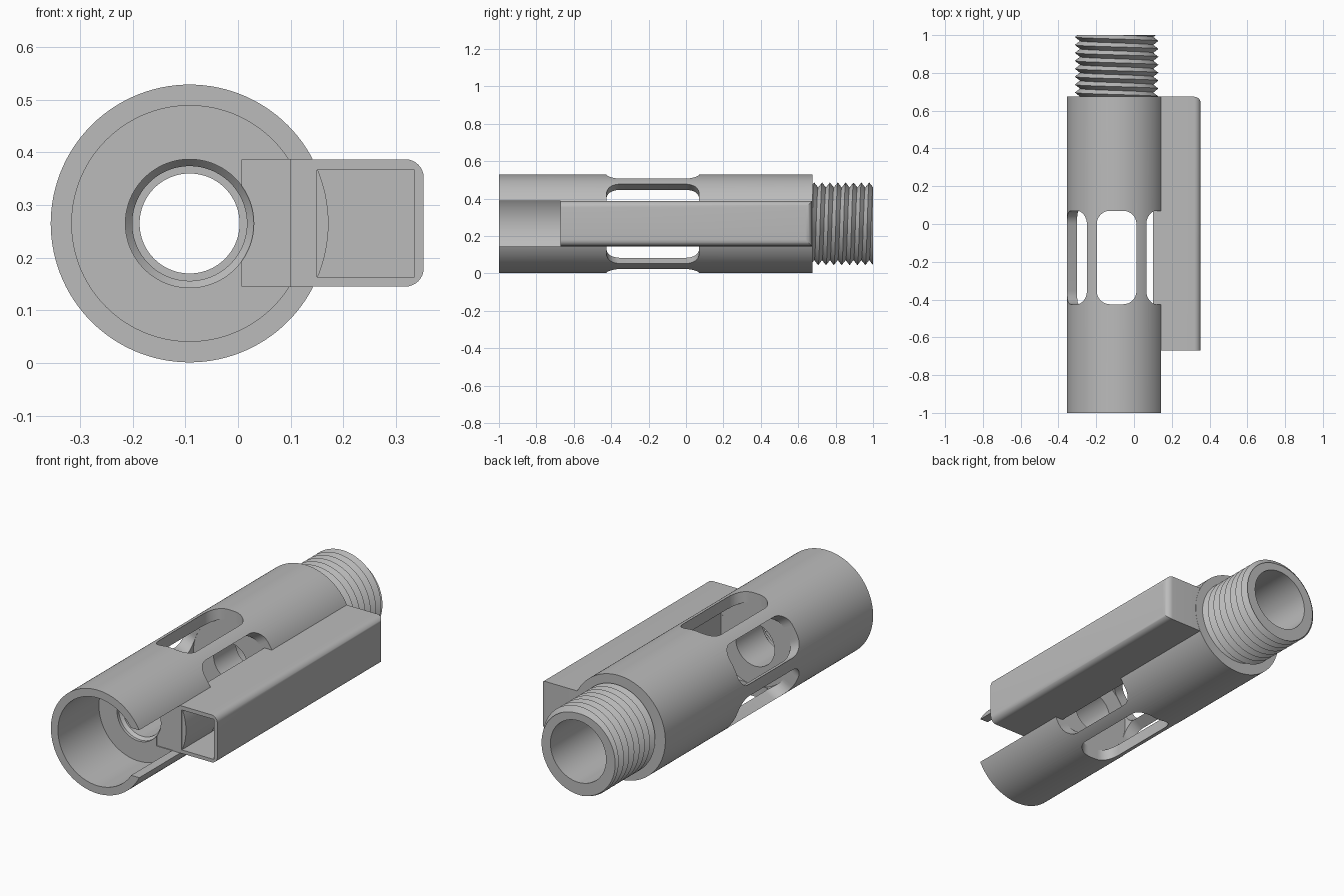
import bpy, bmesh, math
from mathutils import Matrix, Vector

if "Cube" in bpy.data.objects:
    bpy.data.objects.remove(bpy.data.objects["Cube"], do_unlink=True)

CX, CZ = -0.092, 0.265          # tube axis, running along y
SHOULDER, BACK = 0.675, 1.0
SEGMENTS = 120

grey = bpy.data.materials.new("plain grey")
grey.use_nodes = True
grey.diffuse_color = (0.5, 0.5, 0.5, 1)
grey.node_tree.nodes["Principled BSDF"].inputs["Base Color"].default_value = (0.5, 0.5, 0.5, 1)


def finish(name, bm):
    bmesh.ops.recalc_face_normals(bm, faces=bm.faces)
    mesh = bpy.data.meshes.new(name)
    bm.to_mesh(mesh)
    bm.free()
    mesh.materials.append(grey)
    obj = bpy.data.objects.new(name, mesh)
    bpy.context.collection.objects.link(obj)
    return obj


def lathe(name, profile):
    """Sweep the closed (radius, y) profile given for each angle around the tube axis."""
    bm = bmesh.new()
    columns = []
    for i in range(SEGMENTS + 1):
        turn = i / SEGMENTS
        a = turn * math.tau
        columns.append([bm.verts.new((CX + r * math.cos(a), y, CZ + r * math.sin(a)))
                        for r, y in profile(turn)])
    for left, right in zip(columns, columns[1:]):
        for j in range(len(left)):
            k = (j + 1) % len(left)
            bm.faces.new((left[j], left[k], right[k], right[j]))
    bmesh.ops.remove_doubles(bm, verts=bm.verts, dist=1e-5)
    bmesh.ops.dissolve_degenerate(bm, edges=bm.edges, dist=1e-5)
    return finish(name, bm)


def block(name, low, high, radius=0, rounded=None):
    """Box between two corners, with the edges picked by a rule rounded off."""
    low, high = Vector(low), Vector(high)
    bm = bmesh.new()
    bmesh.ops.create_cube(bm, size=1)
    bmesh.ops.transform(bm, verts=bm.verts,
                        matrix=Matrix.Translation((low + high) / 2) @ Matrix.Diagonal((high - low).to_4d()))
    if rounded:
        edges = [e for e in bm.edges if rounded(e)]
        bmesh.ops.bevel(bm, geom=edges, offset=radius, segments=8, profile=0.5, affect='EDGES')
    return finish(name, bm)


def cut(target, cutter):
    cutter.hide_render = True
    mod = target.modifiers.new("cut", 'BOOLEAN')
    mod.operation, mod.solver, mod.object = 'DIFFERENCE', 'EXACT', cutter
    bpy.context.view_layer.objects.active = target
    bpy.ops.object.modifier_apply(modifier=mod.name)
    bpy.data.objects.remove(cutter, do_unlink=True)


# Tube: wide front socket, holed partition, window chamber, then the rear bore
BODY = [(0.264, -1), (0.264, SHOULDER), (0.192, SHOULDER), (0.192, BACK),
        (0.157, BACK), (0.157, 0.25), (0.095, 0.25), (0.095, 0.071),
        (0.209, 0.071), (0.209, -0.426), (0.109, -0.426), (0.109, -0.64),
        (0.122, -0.655), (0.122, -0.67), (0.224, -0.67), (0.224, -1)]
tube = lathe("tube_body", lambda turn: BODY)

# Six rounded windows, made by three slots through the axis
for angle in (0, 60, 120):
    slot = block("window_cutter", (-0.105, -0.425, -0.4), (0.105, 0.07, 0.4), 0.07,
                 lambda e: abs(e.verts[0].co.z - e.verts[1].co.z) > 0.5)
    slot.data.transform(Matrix.Translation((CX, 0, CZ)) @ Matrix.Rotation(math.radians(angle), 4, 'Y'))
    cut(tube, slot)

# Open notch in the socket, in line with the side box
cut(tube, block("notch_cutter", (CX + 0.1, -1.1, 0.145), (0.3, -0.665, 0.387)))

# Side box with rounded outer edges and a pocket open to the front
RIGHT = 0.353


def outer_edge(e):
    a, b = e.verts[0].co, e.verts[1].co
    on_side = min(a.x, b.x) > RIGHT - 0.01
    return on_side and max(a.y, b.y) > 0


side_box = block("side_box", (0.1, -0.67, 0.145), (RIGHT, SHOULDER - 0.001, 0.387), 0.035, outer_edge)
cut(side_box, block("pocket_cutter", (0.15, -0.8, 0.163), (0.335, 0.64, 0.367)))

# Helical thread on the rear neck
PITCH, ROOT, CREST = 0.042, 0.194, 0.221


def thread_profile(turn):
    points = [(0.188, SHOULDER)]
    for k in range(-3, 2 * int((BACK - SHOULDER) / PITCH) + 4):
        y = min(max(SHOULDER + PITCH * (k / 2 + turn), SHOULDER), BACK)
        phase = ((y - SHOULDER) / PITCH - turn) % 1
        points.append((ROOT + (CREST - ROOT) * abs(2 * phase - 1), y))
    return points + [(0.188, BACK)]


thread = lathe("rear_thread", thread_profile)

# Smooth the curved walls while keeping the edges sharp
bpy.ops.object.select_all(action='DESELECT')
for part in (tube, side_box, thread):
    part.select_set(True)
bpy.context.view_layer.objects.active = tube
bpy.ops.object.shade_smooth_by_angle(angle=math.radians(30))
